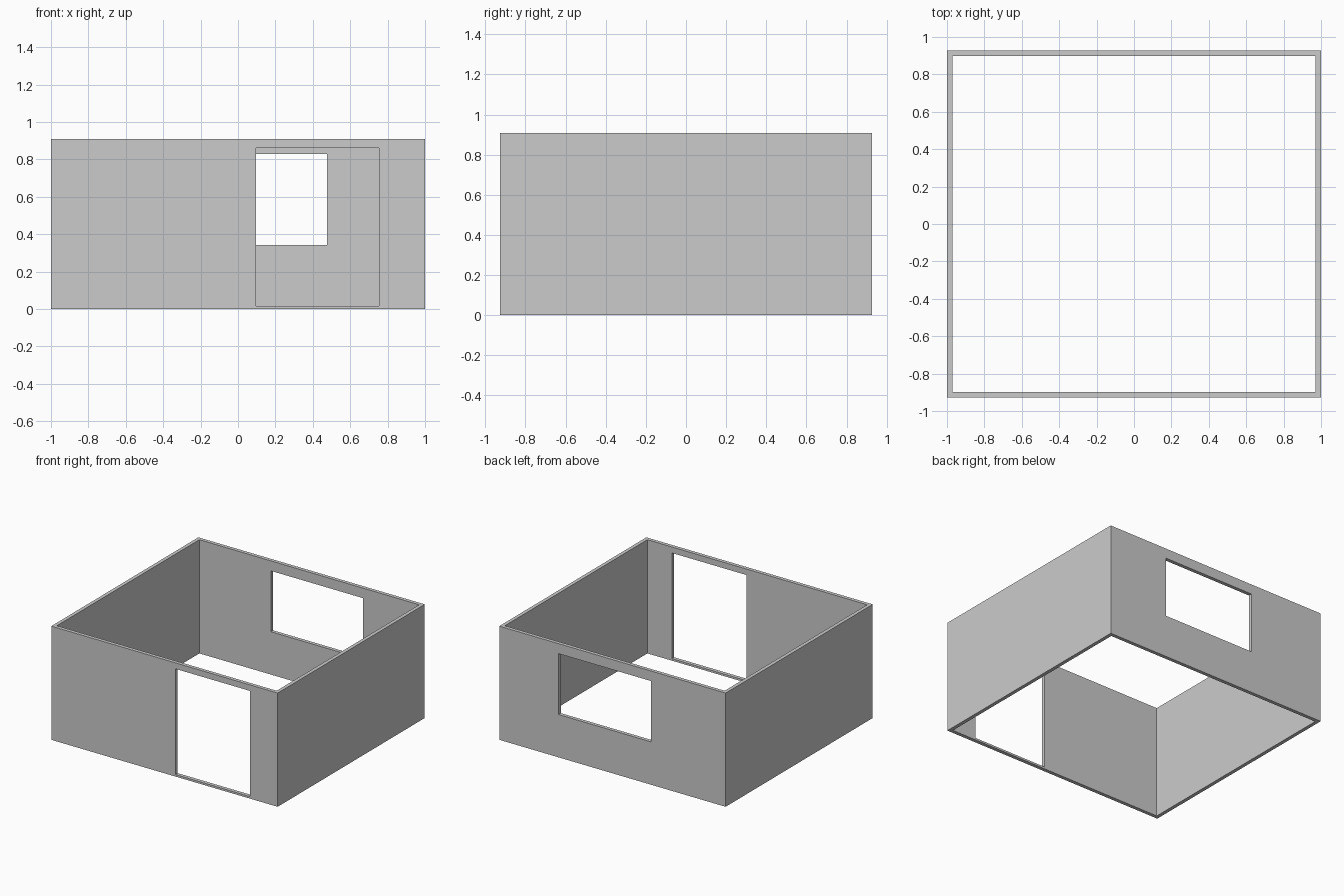
import bpy

if "Cube" in bpy.data.objects:
    bpy.data.objects.remove(bpy.data.objects["Cube"])

X, Y, H, T = 1.0, 0.928, 0.908, 0.029   # half width, half depth, height, wall thickness


def box(name, x0, x1, y0, y1, z0, z1):
    bpy.ops.mesh.primitive_cube_add(size=1)
    ob = bpy.context.object
    ob.name = name
    for v in ob.data.vertices:
        v.co = (x1 if v.co.x > 0 else x0,
                y1 if v.co.y > 0 else y0,
                z1 if v.co.z > 0 else z0)
    return ob


def cut(target, cutter):
    mod = target.modifiers.new(cutter.name, 'BOOLEAN')
    mod.operation = 'DIFFERENCE'
    mod.solver = 'EXACT'
    mod.object = cutter
    bpy.context.view_layer.objects.active = target
    bpy.ops.object.modifier_apply(modifier=mod.name)
    bpy.data.objects.remove(cutter)


# Four walls, open at the top and bottom
walls = box("walls", -X, X, -Y, Y, 0, H)
cut(walls, box("room_cutter", -X + T, X - T, -Y + T, Y - T, -0.2, H + 0.2))

# Doorway in the front wall, with a low sill
cut(walls, box("door_cutter", 0.097, 0.754, -Y - 0.1, -Y + 0.1, 0.016, 0.86))

# Window opening in the back wall
cut(walls, box("window_cutter", -0.34, 0.476, Y - 0.1, Y + 0.1, 0.342, 0.828))
